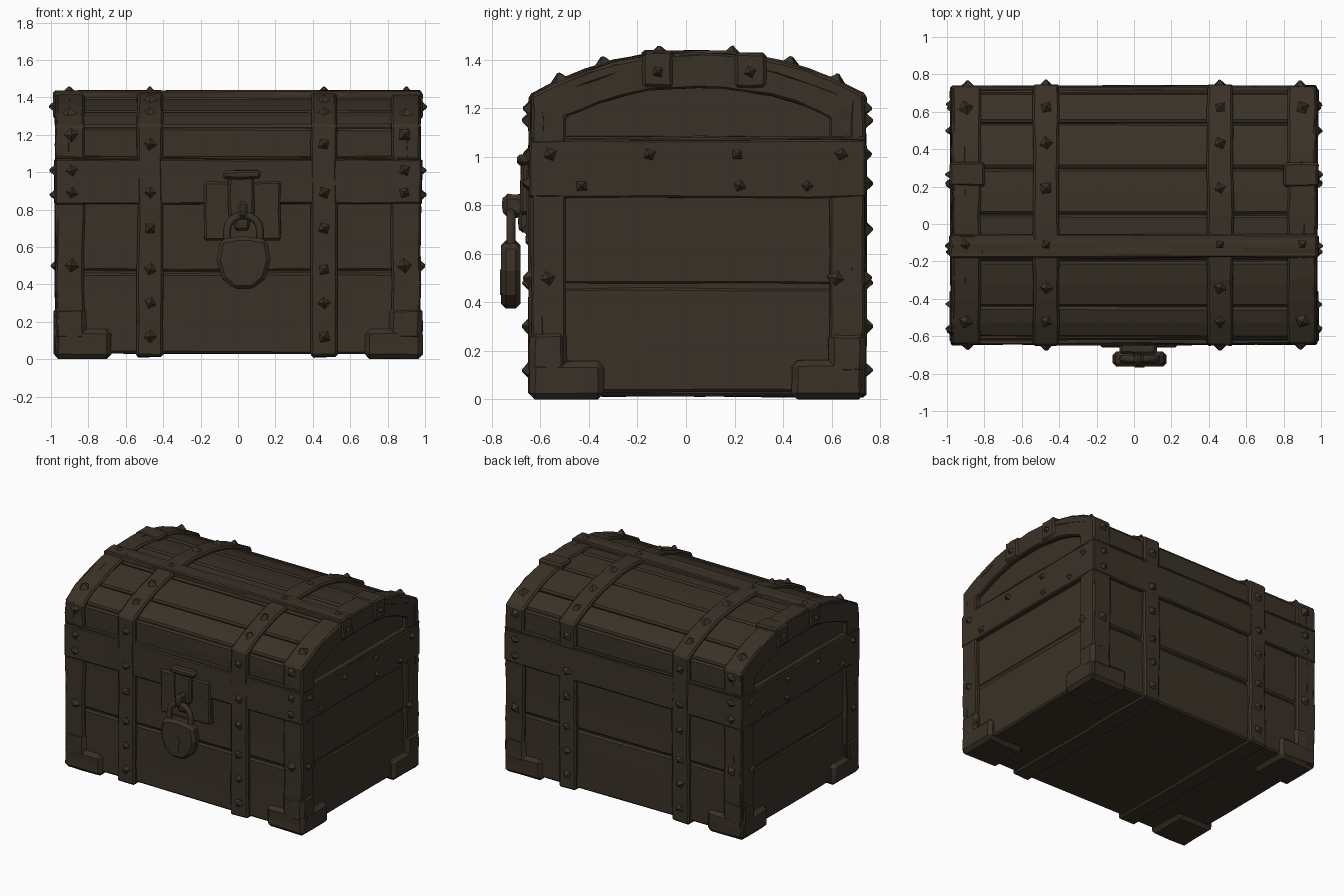
import bpy, bmesh, math, random
from mathutils import Vector, Matrix

random.seed(4)
if "Cube" in bpy.data.objects:
    bpy.data.objects.remove(bpy.data.objects["Cube"])

mat = bpy.data.materials.new("dark brown")
mat.use_nodes = True
colour = (0.042, 0.031, 0.020, 1)
mat.diffuse_color = colour
mat.node_tree.nodes["Principled BSDF"].inputs["Base Color"].default_value = colour

FRONT, BACK, MID = -0.64, 0.735, 0.0475
HALF = BACK - MID


def finish(bm, name, jitter=0.0, bevel=0.0):
    for v in bm.verts:
        v.co += Vector([random.uniform(-jitter, jitter) for _ in range(3)])
        v.co.z = max(v.co.z, 0)
    bmesh.ops.recalc_face_normals(bm, faces=bm.faces)
    mesh = bpy.data.meshes.new(name)
    bm.to_mesh(mesh)
    bm.free()
    mesh.materials.append(mat)
    ob = bpy.data.objects.new(name, mesh)
    bpy.context.collection.objects.link(ob)
    if bevel:
        mod = ob.modifiers.new("worn_edges", "BEVEL")
        mod.width, mod.segments = bevel, 1
        mod.limit_method, mod.angle_limit = "ANGLE", math.radians(40)
    return ob


def box(name, x, y, z, cuts=1, jitter=0.004, bevel=0.012):
    bm = bmesh.new()
    bmesh.ops.create_cube(bm, size=1)
    if cuts:
        bmesh.ops.subdivide_edges(bm, edges=bm.edges[:], cuts=cuts, use_grid_fill=True)
    lo, hi = (Vector([min(p) for p in (x, y, z)]), Vector([max(p) for p in (x, y, z)]))
    for v in bm.verts:
        v.co = Vector([lo[i] + (v.co[i] + 0.5) * (hi[i] - lo[i]) for i in range(3)])
    return finish(bm, name, jitter, bevel)


def sweep(name, loops, closed=False, jitter=0.005, bevel=0.012):
    bm = bmesh.new()
    rows = [[bm.verts.new(p) for p in loop] for loop in loops]
    n = len(rows[0])
    pairs = list(zip(rows, rows[1:])) + ([(rows[-1], rows[0])] if closed else [])
    for a, b in pairs:
        for k in range(n):
            bm.faces.new((a[k], a[(k + 1) % n], b[(k + 1) % n], b[k]))
    if not closed:
        bm.faces.new(rows[0])
        bm.faces.new(rows[-1])
    return finish(bm, name, jitter, bevel)


def inset(path, d, closed=False):
    # Mitred offset of a (y, z) path towards the inside of the chest
    out = []
    for i, p in enumerate(path):
        prev = path[i - 1] if i or closed else None
        nxt = path[(i + 1) % len(path)] if i < len(path) - 1 or closed else None
        dirs = [(b - a).normalized() for a, b in ((prev, p), (p, nxt)) if a and b]
        norms = [Vector((t.y, -t.x)) for t in dirs]
        m = sum(norms, Vector((0, 0))).normalized()
        out.append(p + m * d / m.dot(norms[0]))
    return out


def hoop(name, path, x0, x1, lift, depth, closed=False, jitter=0.005):
    outer, inner = inset(path, -lift, closed), inset(path, depth, closed)
    loops = [[(x0, *o), (x1, *o), (x1, *i), (x0, *i)] for o, i in zip(outer, inner)]
    return sweep(name, loops, closed, jitter)


def arc_point(y):
    t = abs((y - MID) / HALF)
    return Vector((y, 1.25 + 0.18 * (1 - t ** 2.2)))


# Chest cross-section, from front foot over the lid to back foot
walls = [0.02, 0.2, 0.4, 0.6, 0.8, 1.0, 1.15]
arc = [arc_point(MID + HALF * (k / 6 - 1)) for k in range(13)]
path = ([Vector((FRONT, z)) for z in walls] + arc
        + [Vector((BACK, z)) for z in reversed(walls)])
loop_path = path + [Vector((y, 0.02)) for y in (0.4, 0.05, -0.3)]

# Solid core and body boards
core = inset(loop_path, 0.035, True)
sweep("chest_core", [[(x, *p) for p in core] for x in (-0.94, 0.94)], jitter=0, bevel=0)
for name, z in (("lower_boards", (0.03, 0.46)), ("upper_boards", (0.472, 0.93))):
    box(name, (-0.947, 0.947), (FRONT + 0.02, BACK - 0.02), z, cuts=2)

# Curved lid boards with narrow gaps
cuts = [FRONT + 0.022, -0.45, -0.2, 0.05, 0.3, 0.55, BACK - 0.022]
for k, (a, b) in enumerate(zip(cuts, cuts[1:])):
    ys = [a + 0.004 + (b - a - 0.008) * t / 2 for t in range(3)]
    board = inset([arc_point(y) for y in ys], 0.016)
    hoop(f"lid_board_{k + 1}", board, -0.945, 0.945, 0, 0.06, jitter=0.003)
for name, y in (("front", (FRONT + 0.02, -0.5)), ("back", (0.6, BACK - 0.02))):
    box(f"lid_{name}_rail", (-0.945, 0.945), y, (1.05, 1.235))

# Straps around the middle and frames around both ends
for side, s in (("left", 1), ("right", -1)):
    centre = 0.46 if s > 0 else -0.47
    hoop(f"{side}_strap", loop_path, centre - 0.07, centre + 0.07, 0.008, 0.05, True)
    hoop(f"{side}_edge_band", path, s * 0.82, s * 0.975, 0, 0.06)
    hoop(f"{side}_end_frame", path, s * 0.90, s * 0.976, -0.002, 0.145)
    # Lugs hooked over the end frame
    for where, y in (("front", (-0.18, -0.055)), ("back", (0.2, 0.33))):
        top = arc_point(sum(y) / 2).y + 0.012
        box(f"{side}_{where}_lug", (s * 0.8, s * 0.987), y, (1.285, top))
    # Bottom corner brackets
    for where, face, foot, post in (("front", FRONT - 0.005, -0.34, -0.49),
                                    ("back", BACK + 0.003, 0.435, 0.585)):
        box(f"{side}_{where}_foot", (s * 0.68, s * 0.985), (face, foot), (0, 0.16), bevel=0.025)
        box(f"{side}_{where}_corner", (s * 0.81, s * 0.985), (face, post), (0.1, 0.28), bevel=0.025)

# Strip running along the lid
box("lid_strip", (-0.98, 0.98), (-0.18, -0.055), (1.37, 1.437), cuts=4)

# Rim band around the opening
corners = [(-0.982, FRONT - 0.007), (0.982, FRONT - 0.007),
           (0.982, BACK + 0.007), (-0.982, BACK + 0.007)]
for name, z0, z1, grow in (("rim_band", 0.83, 1.07, 0), ("rim_lip", 1.065, 1.085, -0.006)):
    loops = []
    for i, a in enumerate(corners):
        b = corners[(i + 1) % 4]
        for k in range(6):
            x, y = (a[j] + (b[j] - a[j]) * k / 6 for j in (0, 1))
            o = Vector((x, y - MID)) * (1 + grow)
            n = Vector((o.x * 0.95, o.y * 0.93))
            loops.append([(o.x, o.y + MID, z0), (o.x, o.y + MID, z1),
                          (n.x, n.y + MID, z1), (n.x, n.y + MID, z0)])
    sweep(name, loops, True, 0.004, 0.008)

# Faceted studs
studs = bmesh.new()


def stud(loc, normal, r=0.042):
    n = Vector(normal).normalized()
    turn = Matrix.Rotation(random.uniform(0, 1.5), 4, "Z")
    place = Matrix.Translation(Vector(loc) + n * 0.008)
    m = place @ n.to_track_quat("Z", "Y").to_matrix().to_4x4() @ turn
    bmesh.ops.create_cone(studs, cap_ends=True, segments=4, radius1=r,
                          radius2=0.006, depth=0.034, matrix=m)


for x in (-0.47, 0.46):
    for z in (0.12, 0.3, 0.48, 0.7, 0.89, 1.15):
        stud((x, FRONT - 0.01, z), (0, -1, 0))
        stud((x, BACK + 0.01, z), (0, 1, 0))
for x in (-0.9, -0.47, 0.46, 0.9):
    for y in (-0.52, -0.34, -0.11, 0.19, 0.43, 0.62):
        if abs(x) < 0.5 or y in (-0.52, -0.11, 0.62):
            stud((x, *(arc_point(y) + Vector((0, 0.008)))), (0, (y - MID) * 0.5, 1))
for s in (-1, 1):
    for z in (0.5, 0.89, 1.01, 1.2):
        stud((s * 0.89, FRONT - 0.006, z), (0, -1, 0))
        stud((s * 0.89, BACK + 0.006, z), (0, 1, 0))
    for y, z in ((-0.56, 1.01), (-0.43, 0.88), (-0.15, 1.01), (0.21, 1.01),
                 (0.22, 0.88), (0.5, 0.88), (0.64, 1.01)):
        stud((s * 0.981, y, z), (s, 0, 0), 0.036)
    for y in (-0.57, 0.62):
        stud((s * 0.975, y, 0.5), (s, 0, 0))
    for y in (-0.117, 0.265):
        stud((s * 0.985, y, 1.35), (s, 0, 0), 0.036)
finish(studs, "studs", 0.002)

# Lock plate, hinge bar and hasp
LOCK = 0.03
box("lock_plate", (LOCK - 0.21, LOCK + 0.2), (-0.66, -0.6), (0.635, 0.95))
box("hasp_hinge", (LOCK - 0.11, LOCK + 0.09), (-0.695, -0.64), (0.965, 1.01))
box("hasp", (LOCK - 0.08, LOCK + 0.055), (-0.682, -0.64), (0.76, 0.98))
box("hasp_tip", (LOCK - 0.05, LOCK + 0.03), (-0.69, -0.64), (0.69, 0.78))
box("staple", (LOCK - 0.03, LOCK + 0.02), (-0.755, -0.66), (0.75, 0.845), bevel=0.02)

# Shackle
curve = bpy.data.curves.new("shackle", "CURVE")
curve.dimensions = "3D"
curve.bevel_depth, curve.bevel_resolution = 0.021, 1
ring = [(LOCK - 0.088, 0.6)] + [
    (LOCK - 0.088 * math.cos(math.pi * k / 8), 0.69 + 0.08 * math.sin(math.pi * k / 8))
    for k in range(9)] + [(LOCK + 0.088, 0.6)]
spline = curve.splines.new("POLY")
spline.points.add(len(ring) - 1)
for pt, (x, z) in zip(spline.points, ring):
    pt.co = (x, -0.722, z, 1)
curve.materials.append(mat)
bpy.context.collection.objects.link(bpy.data.objects.new("shackle", curve))


def slab(name, pts, y0, y1, bevel):
    return sweep(name, [[(LOCK + x, y, z) for x, z in pts] for y in (y0, y1)], jitter=0, bevel=bevel)


# Padlock body and keyhole
half = [(0.03, 0.655), (0.125, 0.64), (0.145, 0.53), (0.115, 0.43), (0.05, 0.375)]
slab("padlock", half + [(-x, z) for x, z in reversed(half)], -0.763, -0.682, 0.02)
key = [(0.014, 0.535), (0.027, 0.51), (0.014, 0.48), (0.018, 0.43)]
slab("keyhole", key + [(-x, z) for x, z in reversed(key)], -0.767, -0.76, 0)
